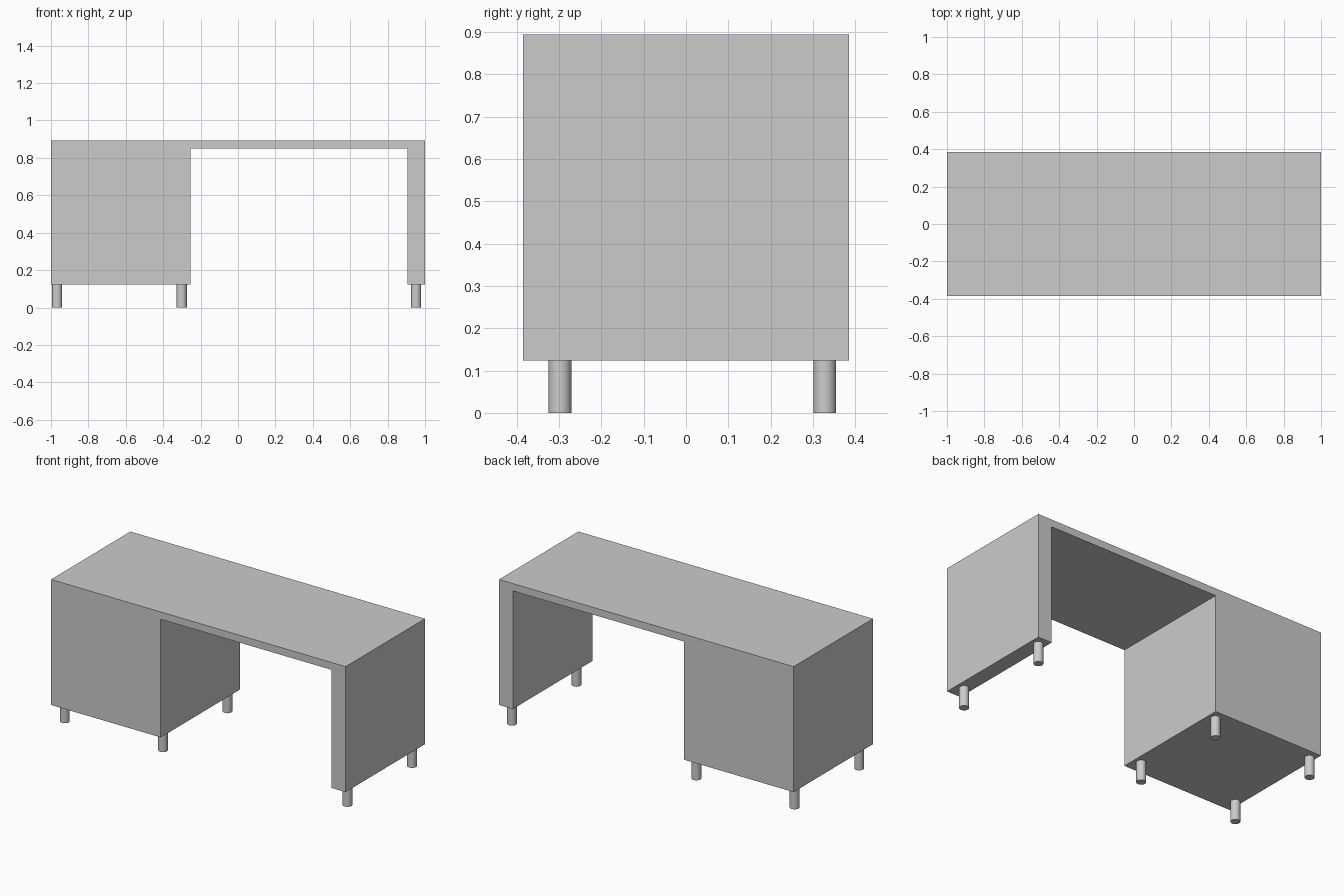
import bpy, bmesh

if "Cube" in bpy.data.objects:
    bpy.data.objects.remove(bpy.data.objects["Cube"])

HALF_DEPTH = 0.385
BASE, UNDER, TOP = 0.124, 0.849, 0.894
CABINET_X, PANEL_X = -0.255, 0.906
LEG_RADIUS = 0.027


def add_object(name, bm):
    mesh = bpy.data.meshes.new(name)
    bmesh.ops.recalc_face_normals(bm, faces=bm.faces)
    bm.to_mesh(mesh)
    bm.free()
    obj = bpy.data.objects.new(name, mesh)
    bpy.context.collection.objects.link(obj)
    return obj


# Desk body: cabinet, top and end panel as one front profile, extruded in depth
profile = [(-1, BASE), (CABINET_X, BASE), (CABINET_X, UNDER), (PANEL_X, UNDER),
           (PANEL_X, BASE), (1, BASE), (1, TOP), (-1, TOP)]
bm = bmesh.new()
face = bm.faces.new([bm.verts.new((x, -HALF_DEPTH, z)) for x, z in profile])
ext = bmesh.ops.extrude_face_region(bm, geom=[face], use_keep_orig=True)
verts = [g for g in ext["geom"] if isinstance(g, bmesh.types.BMVert)]
bmesh.ops.translate(bm, verts=verts, vec=(0, 2 * HALF_DEPTH, 0))
add_object("desk_body", bm)


# Round feet: four under the cabinet, two under the end panel
def add_leg(name, x, y):
    bpy.ops.mesh.primitive_cylinder_add(vertices=32, radius=LEG_RADIUS, depth=BASE,
                                        location=(x, y, BASE / 2))
    bpy.context.object.name = name
    bpy.ops.object.shade_smooth_by_angle()


for side, x in (("cabinet_outer", -0.967), ("cabinet_inner", -0.301), ("panel", 0.952)):
    for end, y in (("front", -0.298), ("back", 0.328)):
        add_leg(f"{side}_{end}_leg", x, y)
